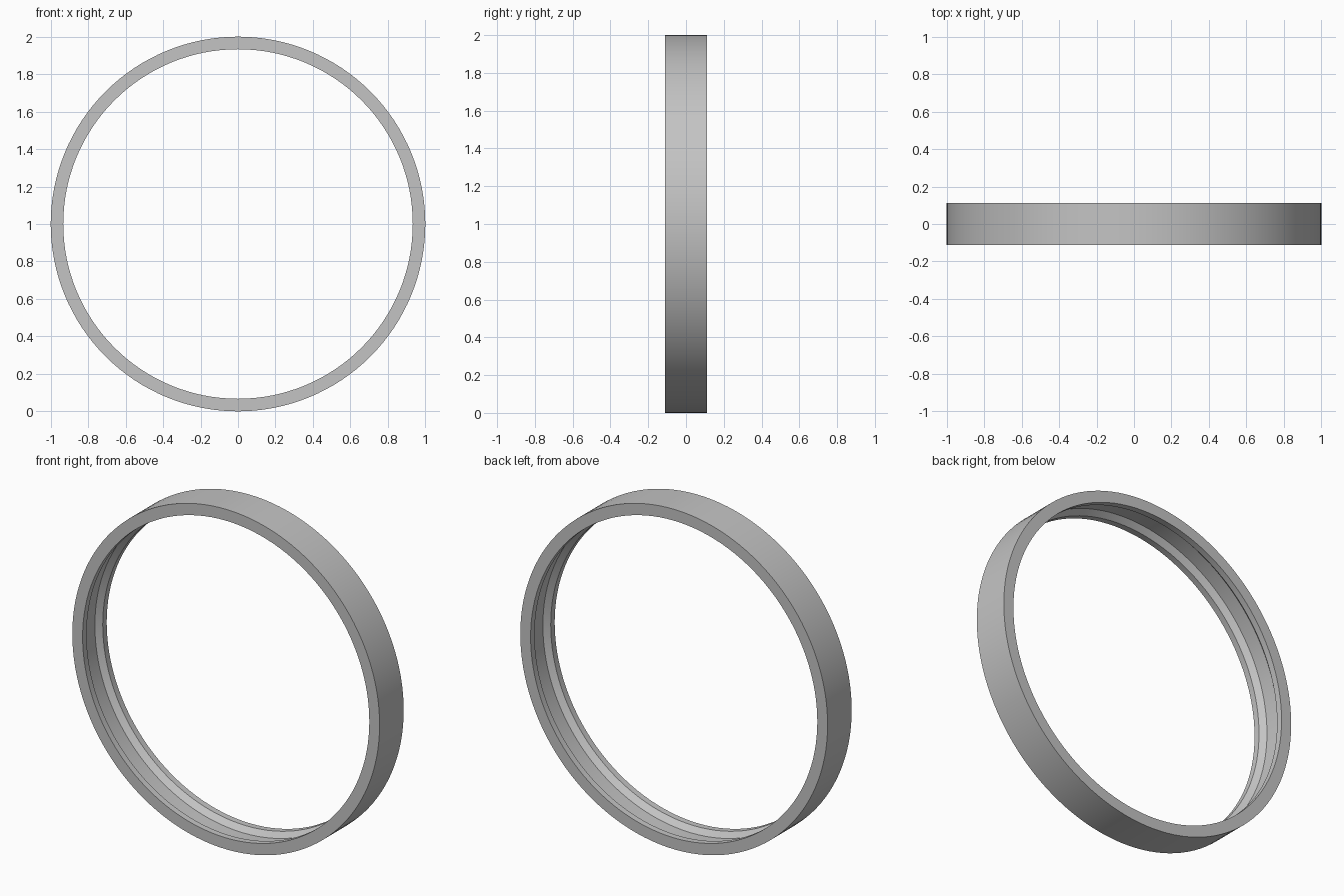
import bpy, bmesh, math
from mathutils import Vector

cube = bpy.data.objects.get("Cube")
if cube:
    bpy.data.objects.remove(cube, do_unlink=True)

OUTER, INNER, HALF = 1.0, 0.933, 0.112   # radii and half width
LIP, GROOVE = 0.037, 0.03                # lip width, groove depth
SEGMENTS = 128

# Plain grey metal
metal = bpy.data.materials.new("grey_metal")
metal.use_nodes = True
colour = (0.55, 0.55, 0.55, 1)
metal.diffuse_color = colour
metal.node_tree.nodes["Principled BSDF"].inputs["Base Color"].default_value = colour

# Cross-section (radius, y): flat outside, bevelled groove between two inner lips
edge = HALF - LIP
half_profile = [(OUTER, HALF), (INNER, HALF), (INNER, edge),
                (INNER + GROOVE, edge - GROOVE)]
profile = half_profile + [(r, -y) for r, y in reversed(half_profile)]

# Revolve the closed section around the y axis
bm = bmesh.new()
verts = [bm.verts.new((r, y, 0)) for r, y in profile]
edges = [bm.edges.new((v, verts[i - 1])) for i, v in enumerate(verts)]
bmesh.ops.spin(bm, geom=verts + edges, cent=Vector(), axis=Vector((0, 1, 0)),
               angle=math.tau, steps=SEGMENTS)
bmesh.ops.remove_doubles(bm, verts=bm.verts[:], dist=1e-4)
bmesh.ops.recalc_face_normals(bm, faces=bm.faces[:])
mesh = bpy.data.meshes.new("ring")
bm.to_mesh(mesh)
bm.free()
mesh.materials.append(metal)

ring = bpy.data.objects.new("ring", mesh)
ring.location.z = OUTER
bpy.context.collection.objects.link(ring)

# Smooth around the ring, sharp at the section corners
bpy.ops.object.select_all(action="DESELECT")
ring.select_set(True)
bpy.context.view_layer.objects.active = ring
bpy.ops.object.shade_smooth_by_angle(angle=math.radians(25))
